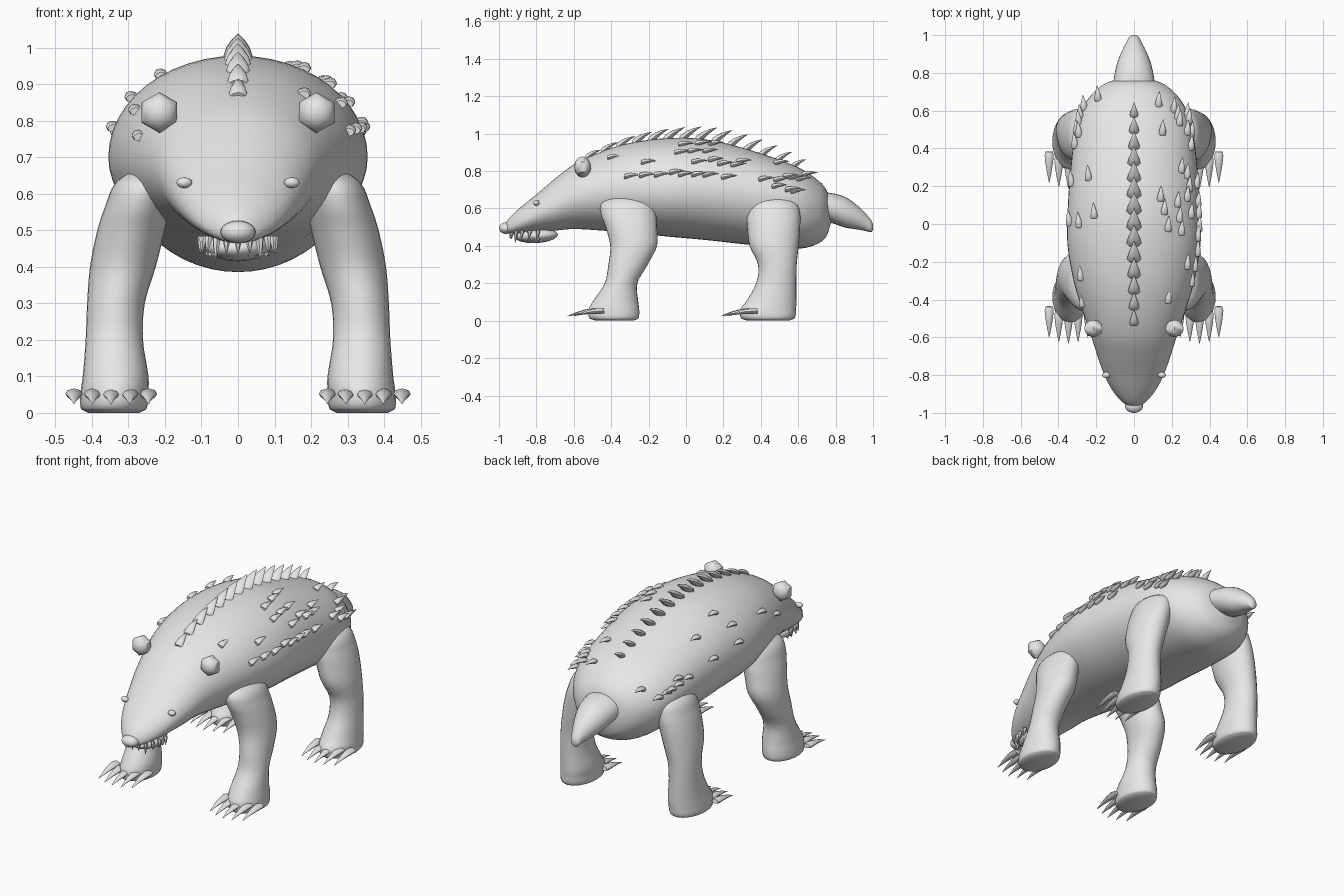
import bpy, bmesh, math
from mathutils import Vector

if "Cube" in bpy.data.objects:
    bpy.data.objects.remove(bpy.data.objects["Cube"])

grey = bpy.data.materials.new("plain grey")
grey.diffuse_color = (0.8, 0.8, 0.8, 1)
grey.use_nodes = True
grey.node_tree.nodes["Principled BSDF"].inputs["Base Color"].default_value = grey.diffuse_color


def finish(bm, name):
    bmesh.ops.recalc_face_normals(bm, faces=bm.faces)
    me = bpy.data.meshes.new(name)
    bm.to_mesh(me)
    bm.free()
    me.materials.append(grey)
    ob = bpy.data.objects.new(name, me)
    bpy.context.collection.objects.link(ob)
    bpy.context.view_layer.objects.active = ob
    ob.select_set(True)
    bpy.ops.object.shade_smooth_by_angle(angle=math.radians(50))
    ob.select_set(False)
    return ob


def loft(bm, rings):
    """Skin a list of closed rings and cap both ends."""
    vs = [[bm.verts.new(p) for p in r] for r in rings]
    n = len(vs[0])
    for a, b in zip(vs, vs[1:]):
        for i in range(n):
            j = (i + 1) % n
            bm.faces.new((a[i], a[j], b[j], b[i]))
    bm.faces.new(vs[0])
    bm.faces.new(vs[-1])


def sample(table, t):
    """Smooth interpolation of table rows keyed by the first column."""
    n = len(table)
    t = min(max(t, table[0][0]), table[-1][0])
    i = max(k for k in range(n - 1) if table[k][0] <= t)
    a, b = table[i], table[i + 1]
    p, q = table[max(i - 1, 0)], table[min(i + 2, n - 1)]
    h = b[0] - a[0]
    s = (t - a[0]) / h
    out = []
    for c in range(1, len(a)):
        ma = (b[c] - p[c]) / (b[0] - p[0]) * h
        mb = (q[c] - a[c]) / (q[0] - a[0]) * h
        out.append((2*s**3 - 3*s*s + 1) * a[c] + (s**3 - 2*s*s + s) * ma
                   + (3*s*s - 2*s**3) * b[c] + (s**3 - s*s) * mb)
    return out


def steps(table, k):
    keys = [r[0] for r in table]
    return [a + (b - a) * i / k for a, b in zip(keys, keys[1:]) for i in range(k)] + [keys[-1]]


def ball(name, loc, size, seg=20, rings=12, tilt=0):
    bm = bmesh.new()
    bmesh.ops.create_uvsphere(bm, u_segments=seg, v_segments=rings, radius=1)
    for v in bm.verts:  # pole turned to face forward
        x, y, z = v.co
        v.co = Vector((x * size[0], -z * size[1], y * size[2]))
        v.co.z += tilt * v.co.y
        v.co += Vector(loc)
    return finish(bm, name)


def spike(bm, base, tip, w, h, bend=0.0, seg=8):
    """Curved tapering cone of base half width w and half height h."""
    base, tip = Vector(base), Vector(tip)
    d = tip - base
    side = d.cross(Vector((0, 0, 1)))
    side = side.normalized() if side.length > 1e-5 else Vector((1, 0, 0))
    up = side.cross(d).normalized()
    rings = []
    for t, r in ((0, 0.8), (0.12, 1), (0.4, 0.8), (0.7, 0.45), (0.9, 0.17), (1, 0.03)):
        c = base + d * t + up * bend * 4 * t * (1 - t)
        rings.append([c + side * math.cos(k * math.tau / seg) * w * r
                      + up * math.sin(k * math.tau / seg) * h * r for k in range(seg)])
    loft(bm, rings)


# body: y, half width, bottom, widest height, top
BODY = [(-.97, .02, .475, .495, .515), (-.94, .065, .465, .50, .555),
        (-.88, .115, .468, .53, .61), (-.8, .157, .475, .57, .675),
        (-.7, .193, .482, .615, .76), (-.6, .225, .49, .66, .835),
        (-.45, .275, .482, .69, .905), (-.3, .32, .47, .70, .95),
        (-.1, .353, .45, .70, .976), (.1, .35, .432, .70, .97),
        (.3, .335, .41, .68, .925), (.5, .31, .39, .65, .86),
        (.62, .27, .387, .62, .81), (.7, .21, .41, .60, .755),
        (.75, .14, .45, .58, .70), (.775, .05, .52, .565, .62)]
bm = bmesh.new()
rings = []
for y in steps(BODY, 4):
    w, lo, mid, hi = sample(BODY, y)
    ring = []
    for k in range(48):
        a = k * math.tau / 48
        s = math.sin(a)
        ring.append((w * math.cos(a), y, mid + s * ((hi - mid) if s > 0 else (mid - lo))))
    rings.append(ring)
loft(bm, rings)
finish(bm, "body")

# tail: y, half width, centre height, half height
TAIL = [(.66, .11, .62, .07), (.76, .108, .607, .078), (.85, .09, .58, .082),
        (.92, .062, .55, .063), (.97, .036, .52, .043), (.99, .026, .505, .032), (1, .012, .5, .016)]
bm = bmesh.new()
rings = []
for y in steps(TAIL, 3):
    w, zc, h = sample(TAIL, y)
    rings.append([(w * math.cos(k * math.tau / 24), y, zc + h * math.sin(k * math.tau / 24))
                  for k in range(24)])
loft(bm, rings)
finish(bm, "tail")

# legs: z, inner x, outer x, front leg y range, rear leg y range
LEG = [(0, .27, .41, -.48, -.28, .33, .55), (.012, .25, .43, -.515, -.255, .295, .58),
       (.06, .245, .43, -.52, -.25, .29, .588), (.1, .245, .425, -.50, -.255, .32, .59),
       (.2, .26, .417, -.435, -.26, .375, .59), (.3, .255, .413, -.415, -.205, .385, .592),
       (.4, .225, .405, -.405, -.155, .34, .602), (.5, .20, .385, -.43, -.155, .328, .61),
       (.57, .185, .362, -.455, -.16, .325, .61), (.63, .18, .335, -.45, -.18, .34, .59),
       (.67, .20, .28, -.38, -.25, .40, .52)]
for part, col, shift in (("front", 2, 0), ("rear", 4, .82)):
    for sx, sd in ((-1, "left"), (1, "right")):
        bm = bmesh.new()
        rings = []
        for z in steps(LEG, 4):
            r = sample(LEG, z)
            cx, rx = (r[0] + r[1]) / 2, (r[1] - r[0]) / 2
            cy, ry = (r[col] + r[col + 1]) / 2, (r[col + 1] - r[col]) / 2
            rings.append([(sx * (cx + rx * math.cos(k * math.tau / 28)),
                           cy + ry * math.sin(k * math.tau / 28), z) for k in range(28)])
        loft(bm, rings)
        finish(bm, f"{part}_leg_{sd}")
        # five curved claws per foot
        bm = bmesh.new()
        for i in range(5):
            x = sx * (.245 + .051 * i)
            back = (.033, .01, 0, .01, .033)[i] + shift
            spike(bm, (x, -.47 + back, .052), (x, -.635 + back, .024), .024, .015, .008)
        finish(bm, f"{part}_claws_{sd}")

# face
for sx, sd in ((-1, "left"), (1, "right")):
    ball(f"ear_{sd}", (sx * .215, -.553, .822), (.056, .046, .056), 6, 6)
    ball(f"eye_{sd}", (sx * .147, -.80, .63), (.022, .016, .015), 12, 8)
ball("nose", (0, -.962, .495), (.048, .038, .031))
ball("lower_jaw", (0, -.80, .455), (.088, .115, .04), tilt=.05)

# teeth along upper and lower jaw arcs
bm = bmesh.new()
for i in range(11):
    a = math.pi * i / 10
    c, s = math.cos(a), math.sin(a)
    fang = .068 if i in (3, 7) else .048
    x, y = .1 * c, -.79 - .145 * s
    spike(bm, (x, y, .483), (x * 1.04, y - .006, .483 - fang), .011, .011, 0, 6)
    x, y = .08 * c, -.79 - .1 * s
    spike(bm, (x, y, .43), (x, y - .004, .478), .009, .009, 0, 6)
finish(bm, "teeth")

# ridge of spines along the back
bm = bmesh.new()
for i in range(14):
    y = -.515 + .0845 * i
    k = math.sin(math.pi * (i + 1.5) / 16)
    z = sample(BODY, y)[3]
    spike(bm, (0, y - .02, z - .012), (0, y + .05 + .04 * k, z + .025 + .035 * k),
          .018 + .022 * k, .014 + .006 * k, .008)
finish(bm, "back_spines")

# scattered flank spines (x, y), dense on the right side
FLANK = [(.13, .63), (.21, .60), (.23, .56), (.28, .57), (.15, .48), (.28, .48), (.295, .54),
         (.24, .53), (.33, .47), (.30, .40), (.25, .28), (.28, .25), (.34, .20), (.29, .18),
         (.36, .10), (.28, .13), (.23, .10), (.14, .13), (.16, .06), (.30, .04), (.34, .04),
         (.24, .02), (.25, -.05), (.35, -.03), (.335, -.08), (.18, -.03), (.36, -.16),
         (.28, -.23), (.35, -.24), (.32, -.32), (.18, -.41),
         (-.19, .66), (-.27, .61), (-.32, .56), (-.30, .53), (-.29, .47), (-.34, .41), (-.32, .48),
         (-.24, .24), (-.33, .21), (-.21, .04), (-.35, 0), (-.29, -.01), (-.28, -.29), (-.27, -.43)]
bm = bmesh.new()
for x, y in FLANK:
    w, lo, mid, hi = sample(BODY, y)
    x = max(-.96 * w, min(.96 * w, x))
    z = mid + (hi - mid) * math.sqrt(1 - (x / w) ** 2)
    spike(bm, (x, y - .01, z), (x * 1.03, y + .075, z + .01), .02, .014, .006)
finish(bm, "flank_spines")
